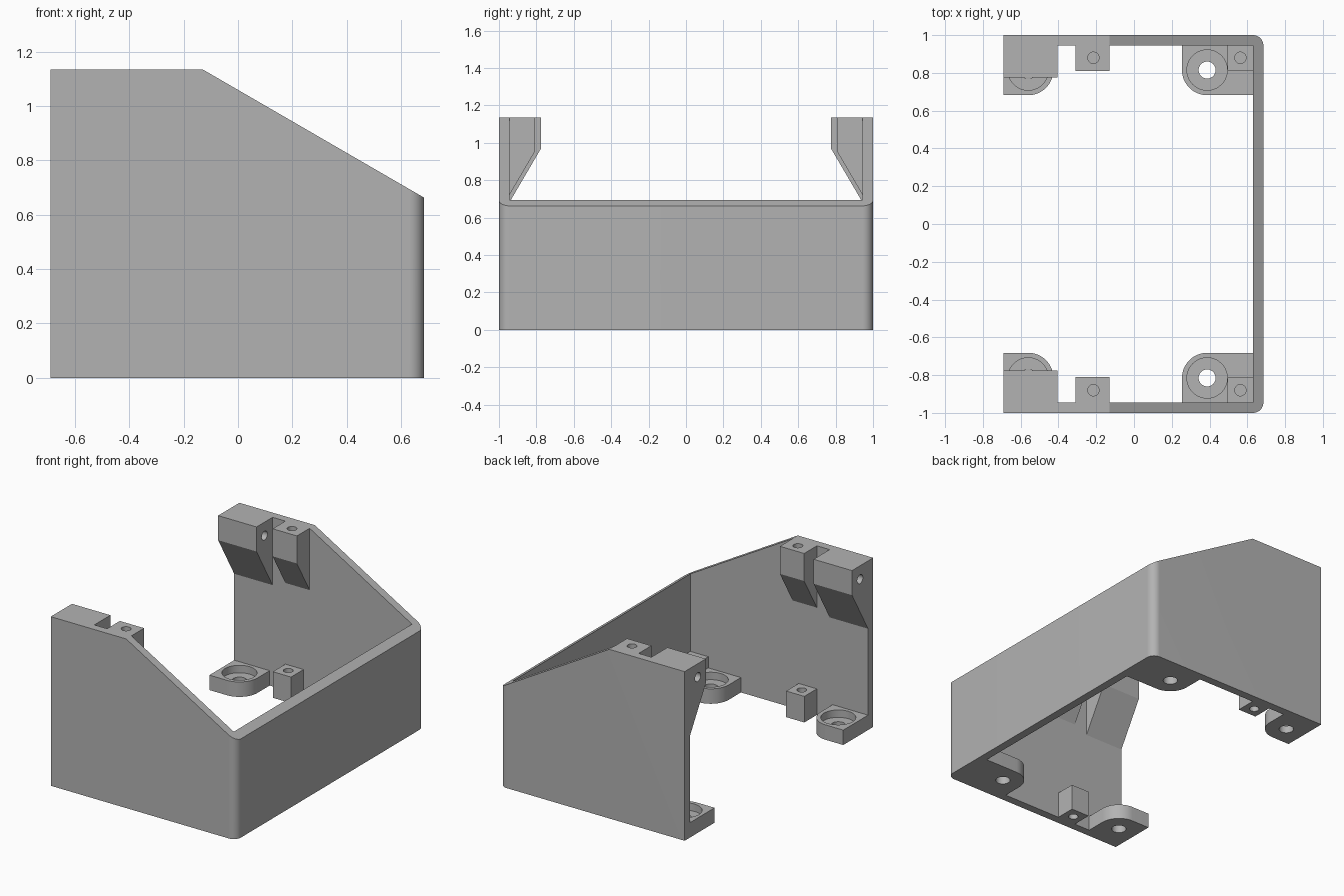
import bpy
import bmesh
from math import pi, cos, sin, radians
from mathutils import Vector

cube = bpy.data.objects.get("Cube")
if cube:
    bpy.data.objects.remove(cube, do_unlink=True)

grey = bpy.data.materials.new("plain_grey")
grey.use_nodes = True
grey.diffuse_color = (0.45, 0.45, 0.45, 1)
grey.node_tree.nodes["Principled BSDF"].inputs["Base Color"].default_value = (0.45, 0.45, 0.45, 1)

X0, X1, Y, H = -0.69, 0.685, 1.0, 1.135   # shell extents
T = 0.055                                 # wall thickness
XI, YI = X1 - T, Y - T                    # inner wall faces
SLOPE_X, SLOPE_Z = -0.13, 0.663           # where the sloped rim starts and ends
TAB_H, POST_H = 0.1, 0.175


def arc(cx, cy, r, a0, a1, n=16):
    """Points on an arc, angles in degrees."""
    angles = [radians(a0 + (a1 - a0) * i / n) for i in range(n + 1)]
    return [(cx + r * cos(a), cy + r * sin(a)) for a in angles]


def prism(name, outline, axis, lo, hi):
    """Extrude a closed outline along x (outline in y, z) or z (outline in x, y)."""
    place = (lambda a, b: (lo, a, b)) if axis == "x" else (lambda a, b: (a, b, lo))
    shift = Vector((hi - lo, 0, 0)) if axis == "x" else Vector((0, 0, hi - lo))
    bm = bmesh.new()
    face = bm.faces.new([bm.verts.new(place(a, b)) for a, b in outline])
    ext = bmesh.ops.extrude_face_region(bm, geom=[face])
    bmesh.ops.translate(bm, vec=shift,
                        verts=[v for v in ext["geom"] if isinstance(v, bmesh.types.BMVert)])
    bmesh.ops.recalc_face_normals(bm, faces=bm.faces)
    mesh = bpy.data.meshes.new(name)
    bm.to_mesh(mesh)
    bm.free()
    mesh.materials.append(grey)
    obj = bpy.data.objects.new(name, mesh)
    bpy.context.collection.objects.link(obj)
    return obj


def rod(cx, cy, r, axis, lo, hi):
    """Round cutter."""
    obj = prism("hole_cutter", arc(cx, cy, r, 0, 360, 40)[:-1], axis, lo, hi)
    obj.hide_render = True
    return obj


def finish(obj, cutters=(), mirror=True):
    """Cut the holes, mirror to the other side wall, bake and shade."""
    for cutter in cutters:
        mod = obj.modifiers.new("hole", "BOOLEAN")
        mod.operation, mod.solver, mod.object = "DIFFERENCE", "EXACT", cutter
    if mirror:
        mod = obj.modifiers.new("other_side", "MIRROR")
        mod.use_axis = (False, True, False)
        mod.use_mirror_merge = False
    bpy.context.view_layer.update()
    graph = bpy.context.evaluated_depsgraph_get()
    mesh = bpy.data.meshes.new_from_object(obj.evaluated_get(graph))
    obj.modifiers.clear()
    obj.data = mesh
    for cutter in cutters:
        bpy.data.objects.remove(cutter, do_unlink=True)
    mesh.polygons.foreach_set("use_smooth", [True] * len(mesh.polygons))
    mesh.set_sharp_from_angle(angle=radians(30))


def box(x0, x1, y0, y1):
    return [(x0, y0), (x1, y0), (x1, y1), (x0, y1)]


# Three-sided shell with rounded outer corners and a sloped rim
plan = [(X0, -Y)] + arc(XI, -YI, T, -90, 0) + arc(XI, YI, T, 0, 90)
plan += [(X0, Y), (X0, YI), (XI, YI), (XI, -YI), (X0, -YI)]
shell = prism("shell", plan, "z", 0, H)
run, drop = X1 - SLOPE_X, H - SLOPE_Z
bm = bmesh.new()
bm.from_mesh(shell.data)
cut = bmesh.ops.bisect_plane(bm, geom=bm.verts[:] + bm.edges[:] + bm.faces[:],
                             plane_co=(SLOPE_X, 0, H), plane_no=(drop, 0, run),
                             clear_outer=True)
rim = [e for e in cut["geom_cut"] if isinstance(e, bmesh.types.BMEdge)]
rim += [e for e in bm.edges if e.is_boundary and e not in rim]
bmesh.ops.holes_fill(bm, edges=rim, sides=0)
bmesh.ops.recalc_face_normals(bm, faces=bm.faces)
bm.to_mesh(shell.data)
bm.free()
finish(shell, mirror=False)


# Upper bosses with a sloped underside
def boss(name, x0, x1, y_in, z_low, z_wall, cutter):
    outline = [(YI, H), (y_in, H), (y_in, z_low), (YI, z_wall)]
    finish(prism(name, outline, "x", x0, x1), [cutter])


boss("hinge_bosses", X0, -0.405, 0.775, 0.97, 0.68,
     rod(0.86, 1.045, 0.03, "x", X0 - T, -0.35))
boss("upper_screw_posts", -0.31, SLOPE_X, 0.81, 0.95, 0.72,
     rod(-0.215, 0.88, 0.03, "z", H - 0.15, H + T))


# Base tabs with one rounded corner and a counterbored hole
def tab(name, wall_x, cx):
    cy, r = 0.815, 0.133
    end = 180 if wall_x > cx else 360
    outline = [(wall_x, YI), (wall_x, cy - r)] + arc(cx, cy, r, 270, end)
    outline.append((outline[-1][0], YI))
    finish(prism(name, outline, "z", 0, TAB_H),
           [rod(cx, cy, 0.107, "z", TAB_H / 2, TAB_H + T),
            rod(cx, cy, 0.045, "z", -T, TAB_H)])


tab("corner_tabs", XI, 0.387)
tab("end_tabs", X0, -0.56)

# Small square screw posts
finish(prism("lower_screw_posts", box(-0.31, -0.175, 0.812, YI), "z", 0, POST_H),
       [rod(-0.243, 0.88, 0.03, "z", -T, POST_H + T)])
finish(prism("corner_screw_posts", box(0.496, XI, 0.812, YI), "z", TAB_H, POST_H),
       [rod(0.563, 0.88, 0.03, "z", TAB_H + 0.01, POST_H + T)])
